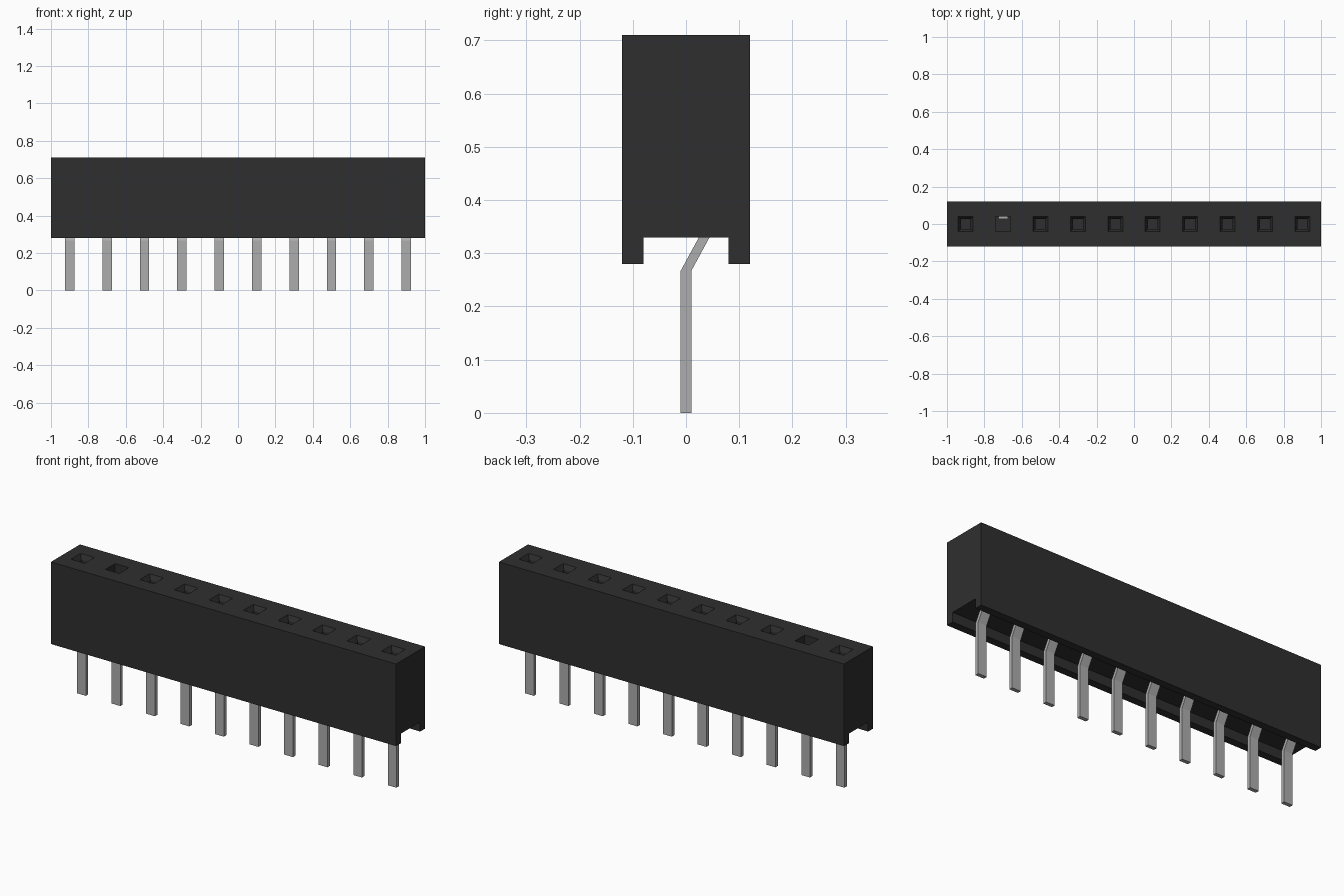
import bpy
import bmesh

old = bpy.data.objects.get("Cube")
if old:
    bpy.data.objects.remove(old, do_unlink=True)

COUNT, PITCH = 10, 0.2
TOP, RIM, CEILING = 0.71, 0.28, 0.33


def make_material(name, value):
    mat = bpy.data.materials.new(name)
    color = (value, value, value, 1)
    mat.use_nodes = True
    mat.diffuse_color = color
    mat.node_tree.nodes["Principled BSDF"].inputs["Base Color"].default_value = color
    return mat


def make_object(name, bm, mat):
    bmesh.ops.recalc_face_normals(bm, faces=bm.faces)
    mesh = bpy.data.meshes.new(name)
    bm.to_mesh(mesh)
    bm.free()
    mesh.materials.append(mat)
    obj = bpy.data.objects.new(name, mesh)
    bpy.context.collection.objects.link(obj)
    return obj


def extrude_profile(bm, profile, x, width):
    """Extrude a y-z outline along x, centred on x."""
    verts = [bm.verts.new((x - width / 2, y, z)) for y, z in profile]
    face = bm.faces.new(verts)
    new = bmesh.ops.extrude_face_region(bm, geom=[face])["geom"]
    moved = [v for v in new if isinstance(v, bmesh.types.BMVert)]
    bmesh.ops.translate(bm, verts=moved, vec=(width, 0, 0))


def square_loft(bm, x, levels):
    """Stack square rings of (half size, height) into a closed solid."""
    rings = []
    for h, z in levels:
        rings.append([bm.verts.new((x + sx * h, sy * h, z))
                      for sx, sy in ((-1, -1), (1, -1), (1, 1), (-1, 1))])
    for a, b in zip(rings, rings[1:]):
        for i in range(4):
            j = (i + 1) % 4
            bm.faces.new((a[i], a[j], b[j], b[i]))
    bm.faces.new(rings[0][::-1])
    bm.faces.new(rings[-1])


black = make_material("black plastic", 0.028)
metal = make_material("grey metal", 0.42)
positions = [(i - (COUNT - 1) / 2) * PITCH for i in range(COUNT)]

# Housing with a channel along its underside
bm = bmesh.new()
half = [(0.12, TOP), (0.12, RIM), (0.08, RIM), (0.08, CEILING)]
extrude_profile(bm, half + [(-y, z) for y, z in reversed(half)], 0, 2)
housing = make_object("housing", bm, black)

# Sockets: chamfered mouths, except one straight well
bm = bmesh.new()
for i, x in enumerate(positions):
    if i == 1:
        square_loft(bm, x, [(0.04, 0.37), (0.04, TOP + 0.02)])
    else:
        square_loft(bm, x, [(0.026, 0.37), (0.026, TOP - 0.025),
                            (0.04, TOP), (0.04, TOP + 0.02)])
cutter = make_object("socket_cutter", bm, black)
cutter.hide_render = True
cut = housing.modifiers.new("sockets", 'BOOLEAN')
cut.operation = 'DIFFERENCE'
cut.solver = 'EXACT'
cut.object = cutter
bpy.context.view_layer.objects.active = housing
housing.select_set(True)
bpy.ops.object.modifier_apply(modifier=cut.name)
bpy.data.objects.remove(cutter, do_unlink=True)

# Bent flat pins
path = [(0, 0), (0, 0.267), (0.037, 0.335), (0.037, 0.62)]
outline = ([(y - 0.01, z) for y, z in path]
           + [(y + 0.01, z) for y, z in reversed(path)])
for i, x in enumerate(positions):
    bm = bmesh.new()
    extrude_profile(bm, outline, x, 0.05)
    make_object(f"pin_{i + 1}", bm, metal)
